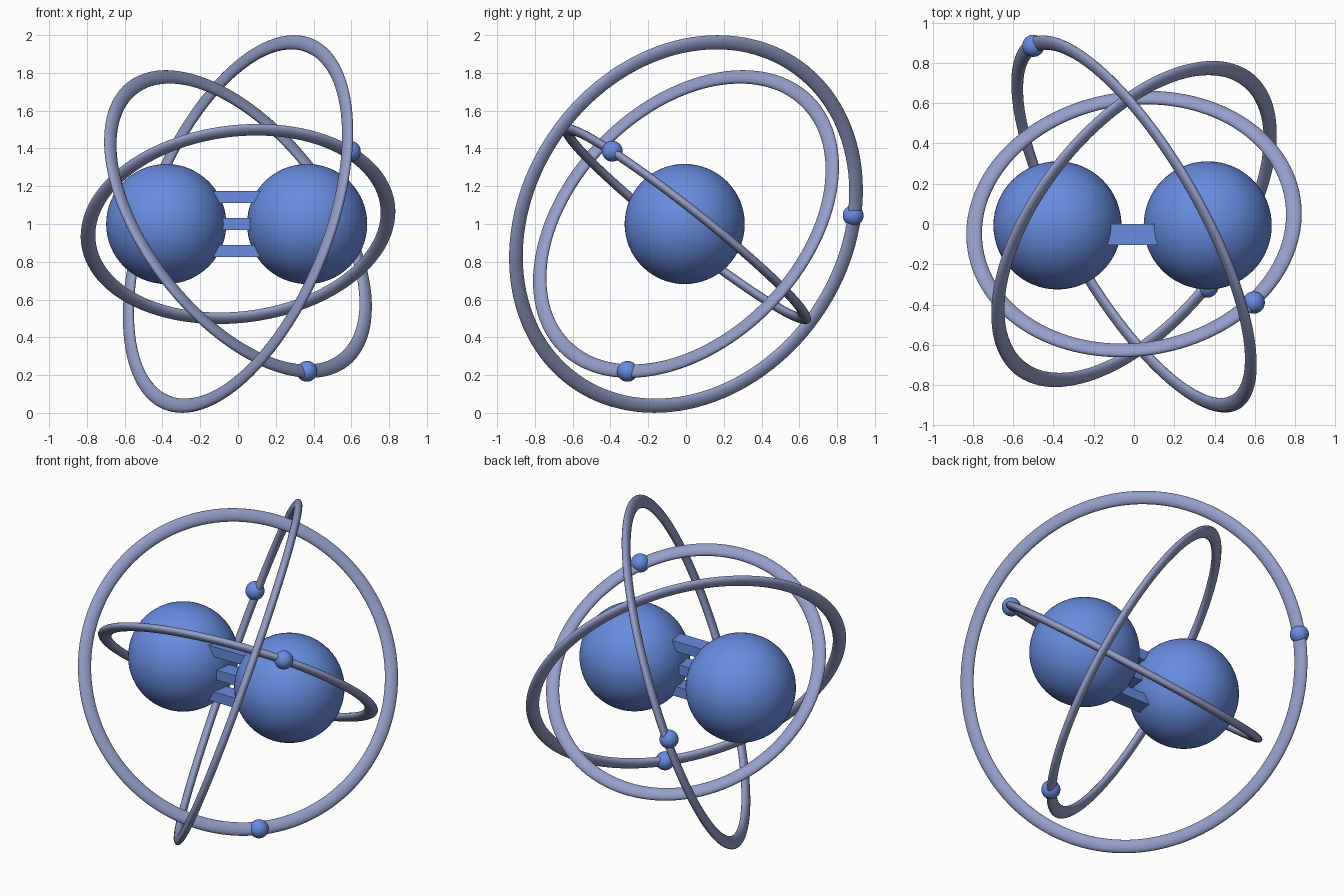
import bpy, math
from mathutils import Vector

if "Cube" in bpy.data.objects:
    bpy.data.objects.remove(bpy.data.objects["Cube"])


def material(name, rgb):
    m = bpy.data.materials.new(name)
    m.diffuse_color = (*rgb, 1.0)
    m.use_nodes = True
    m.node_tree.nodes["Principled BSDF"].inputs["Base Color"].default_value = m.diffuse_color
    return m


BLUE = material("blue", (0.138, 0.262, 0.745))
GREY = material("grey_lavender", (0.296, 0.342, 0.578))


def finish(name, mat):
    ob = bpy.context.object
    ob.name = name
    ob.data.materials.append(mat)
    return ob


def ball(name, loc, r, seg, rings):
    bpy.ops.mesh.primitive_uv_sphere_add(segments=seg, ring_count=rings, radius=r, location=loc)
    bpy.ops.object.shade_smooth()
    return finish(name, BLUE)


# Two large balls of the core
for side, x in (("left", -0.38), ("right", 0.366)):
    ball(side + "_core_ball", (x, -0.007, 1.0), 0.318, 64, 32)

# Three flat bars joining the balls
for name, z in (("lower", 0.857), ("middle", 1.0), ("upper", 1.143)):
    bpy.ops.mesh.primitive_cube_add(size=1, location=(-0.006, -0.053, z))
    ob = finish(name + "_bar", BLUE)
    ob.scale = (0.36, 0.104, 0.063)

# Tilted orbit rings with a flattened section, each carrying a small ball
# name, radius, ring axis, small ball offset from the centre
ORBITS = (
    ("outer", 1.018, (0.822, 0.467, -0.327), (-0.50, 0.885, 0.045)),
    ("middle", 0.912, (0.671, -0.528, 0.520), (0.365, -0.31, -0.78)),
    ("inner", 0.798, (-0.100, 0.617, 0.780), (0.595, -0.39, 0.385)),
)
for name, radius, axis, spot in ORBITS:
    bpy.ops.mesh.primitive_torus_add(major_radius=radius, minor_radius=0.039,
                                     major_segments=128, minor_segments=20,
                                     location=(0, 0, 1))
    bpy.ops.object.shade_smooth()
    ring = finish(name + "_ring", GREY)
    ring.rotation_euler = Vector(axis).to_track_quat('Z', 'Y').to_euler()
    ring.scale = (1, 1, 0.6)
    ball(name + "_orbit_ball", (spot[0], spot[1], 1 + spot[2]), 0.055, 32, 16)
